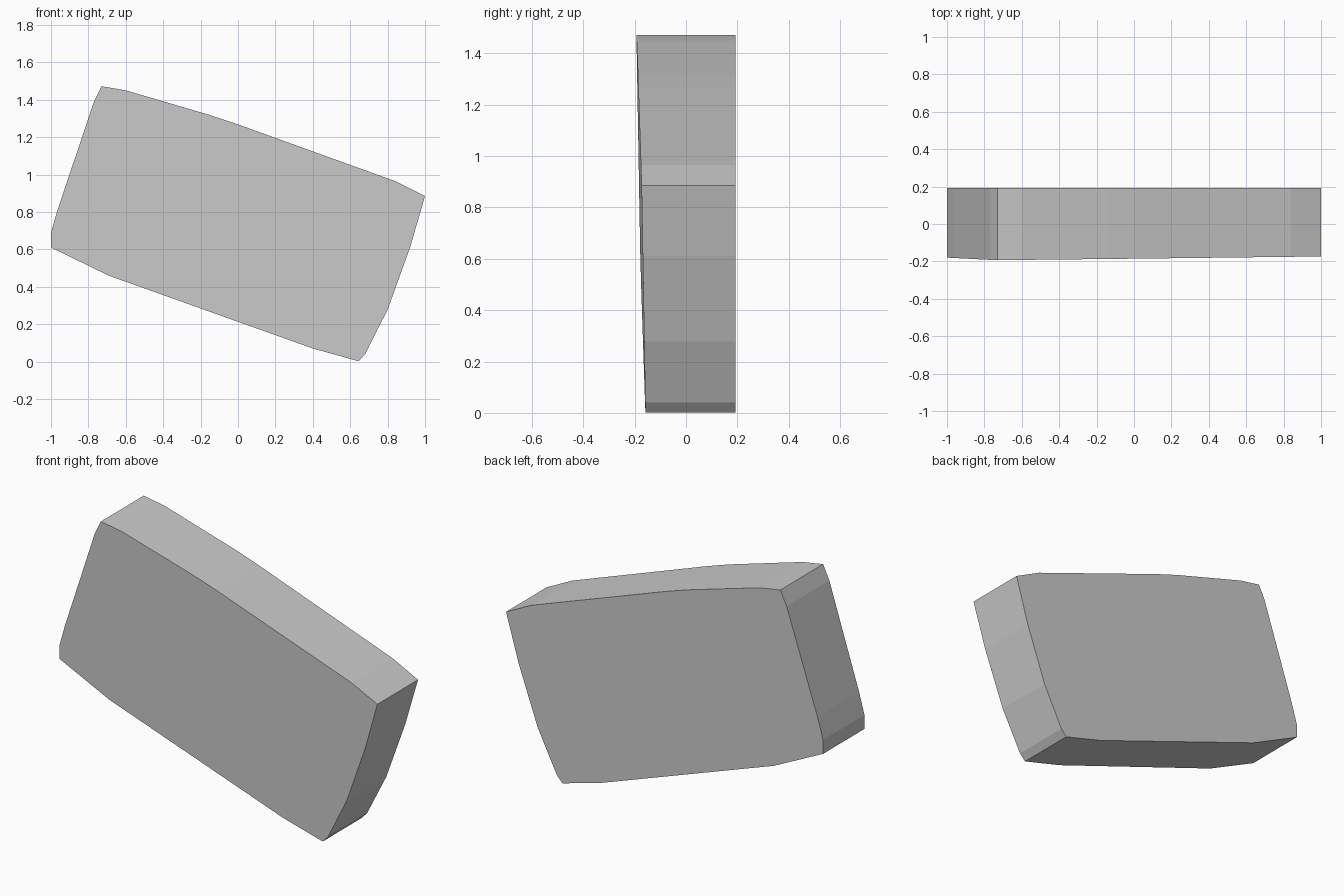
import bpy, bmesh

if "Cube" in bpy.data.objects:
    bpy.data.objects.remove(bpy.data.objects["Cube"])

# Outline of the slab seen from the front (x, z)
OUTLINE = [
    (-0.73, 1.472), (-0.60, 1.45), (-0.14, 1.315), (0.0, 1.268),
    (0.84, 0.965), (1.0, 0.885), (0.92, 0.61), (0.80, 0.278),
    (0.68, 0.04), (0.645, 0.002), (0.40, 0.07), (-0.69, 0.459),
    (-1.0, 0.61), (-1.0, 0.69), (-0.965, 0.81), (-0.77, 1.39),
]
BACK_Y = 0.193


def front_y(x, z):
    """Slightly tilted plane of the front face."""
    return -0.1613 + 0.0051 * x - 0.019 * z


# Slab: front and back caps joined by side walls
bm = bmesh.new()
front = [bm.verts.new((x, front_y(x, z), z)) for x, z in OUTLINE]
back = [bm.verts.new((x, BACK_Y, z)) for x, z in OUTLINE]
bm.faces.new(front)
bm.faces.new(back[::-1])
n = len(OUTLINE)
for i in range(n):
    j = (i + 1) % n
    bm.faces.new((front[i], back[i], back[j], front[j]))
bmesh.ops.recalc_face_normals(bm, faces=bm.faces)

mesh = bpy.data.meshes.new("stone_slab")
bm.to_mesh(mesh)
bm.free()
slab = bpy.data.objects.new("stone_slab", mesh)
bpy.context.collection.objects.link(slab)
